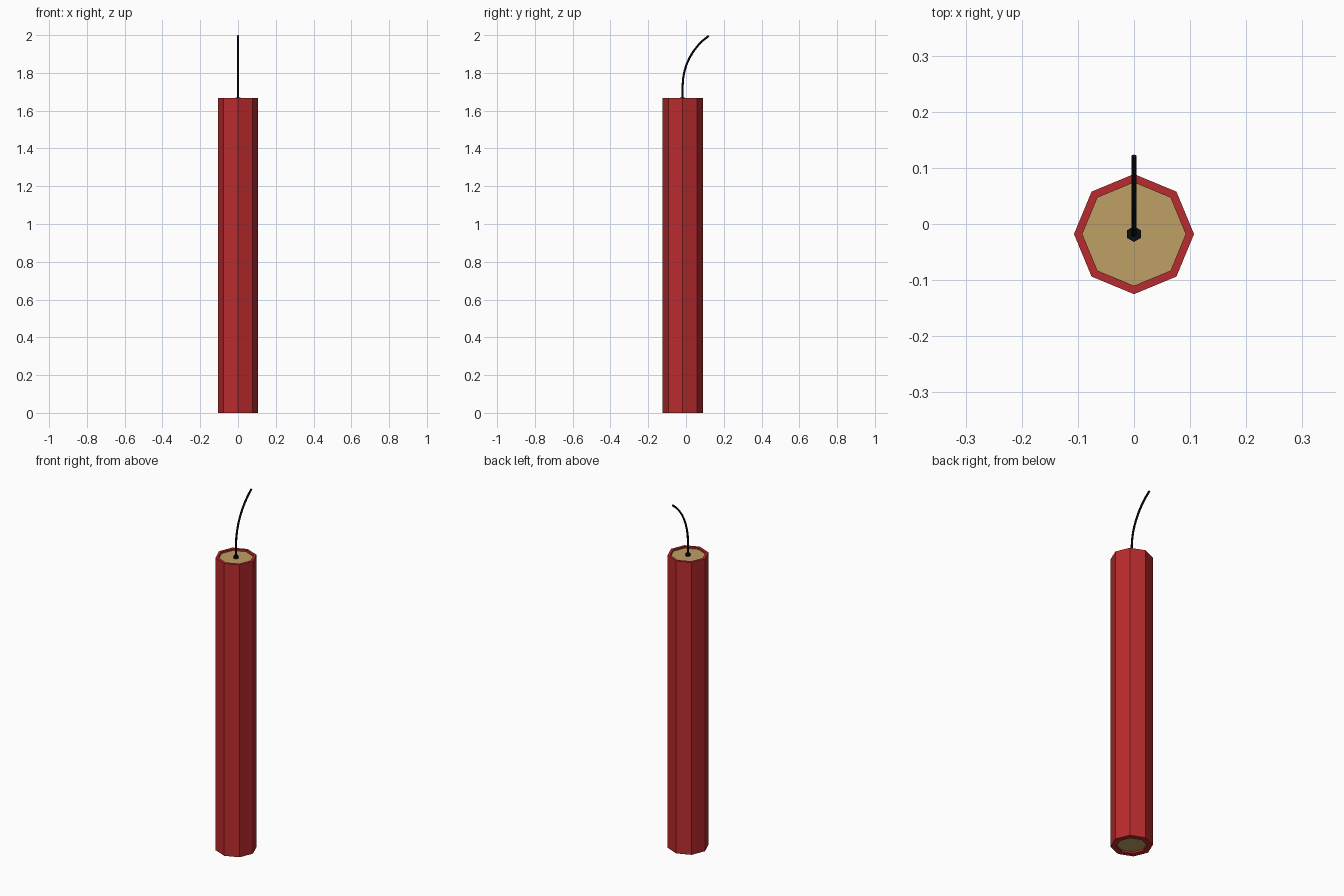
import bpy, bmesh, math
from mathutils import Vector

if "Cube" in bpy.data.objects:
    bpy.data.objects.remove(bpy.data.objects["Cube"])

CY = -0.018      # y of the stick axis
H = 1.667        # stick height


def material(name, rgb):
    m = bpy.data.materials.new(name)
    m.diffuse_color = (*rgb, 1)
    m.use_nodes = True
    m.node_tree.nodes["Principled BSDF"].inputs["Base Color"].default_value = m.diffuse_color
    return m


red = material("red_paper", (0.48, 0.024, 0.026))
tan = material("tan_filling", (0.52, 0.35, 0.13))
black = material("black_cord", (0.004, 0.004, 0.005))


def loft(name, rings, mats, bands):
    """Skin between vertex rings; close both ends; bands holds a material index per band plus the two caps."""
    bm = bmesh.new()
    loops = [[bm.verts.new(p) for p in r] for r in rings]
    n = len(loops[0])
    for k, (a, b) in enumerate(zip(loops, loops[1:])):
        for i in range(n):
            j = (i + 1) % n
            bm.faces.new((a[i], a[j], b[j], b[i])).material_index = bands[k]
    bm.faces.new(loops[0][::-1]).material_index = bands[-2]
    bm.faces.new(loops[-1]).material_index = bands[-1]
    bmesh.ops.recalc_face_normals(bm, faces=bm.faces[:])
    me = bpy.data.meshes.new(name)
    bm.to_mesh(me)
    bm.free()
    for m in mats:
        me.materials.append(m)
    ob = bpy.data.objects.new(name, me)
    bpy.context.collection.objects.link(ob)
    return ob


def ring(r, center, tilt, n):
    """Ring of n points, first vertex on the local y axis, leaning towards +y by tilt."""
    side = Vector((1, 0, 0))
    up = Vector((0, math.cos(tilt), -math.sin(tilt)))
    angles = [2 * math.pi * i / n for i in range(n)]
    return [Vector(center) + side * r * math.sin(-a) + up * r * math.cos(a) for a in angles]


# Octagonal stick: recessed filling at both ends inside a paper rim
profile = [(0.077, 0.01), (0.077, 0), (0.107, 0), (0.107, H), (0.092, H), (0.092, H - 0.01)]
loft("stick", [ring(r, (0, CY, z), 0, 8) for r, z in profile],
     [red, tan], [0, 0, 0, 0, 0, 1, 1])

# Small hexagonal collar where the fuse enters
loft("fuse_collar", [ring(0.014, (0, CY, z), 0, 6) for z in (H - 0.012, H + 0.003)],
     [black], [0, 0, 0])

# Fuse: short straight part, then an arc leaning to the back
R, SWEEP, STEPS, Z0 = 0.325, math.radians(55), 8, 1.73
fuse = [ring(0.0055, (0, CY, H - 0.012), 0, 6)]
for i in range(STEPS + 1):
    t = SWEEP * i / STEPS
    fuse.append(ring(0.0055, (0, CY + R * (1 - math.cos(t)), Z0 + R * math.sin(t)), t, 6))
loft("fuse", fuse, [black], [0] * (STEPS + 3))
